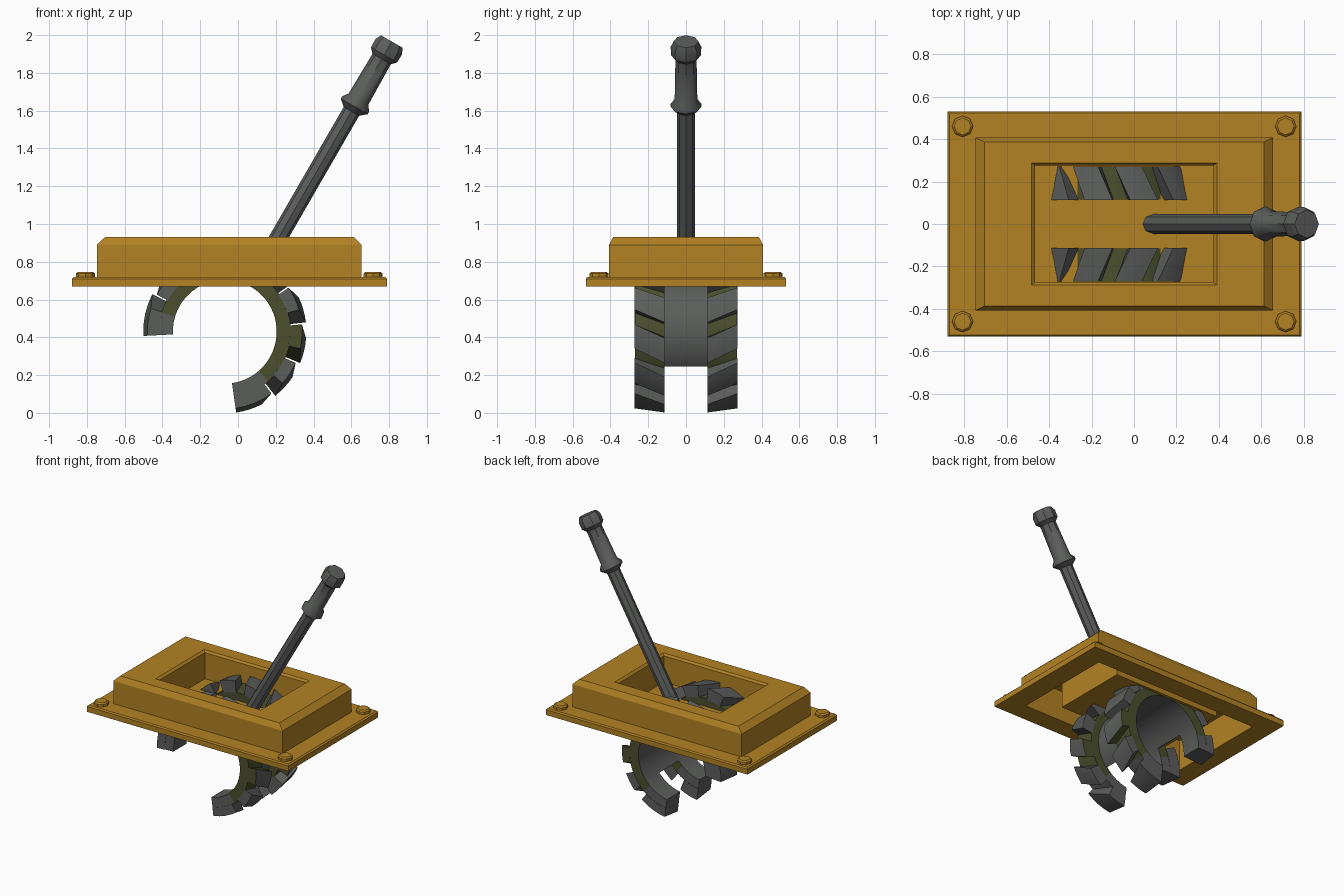
import bpy, bmesh, math
from mathutils import Matrix, Vector

if "Cube" in bpy.data.objects:
    bpy.data.objects.remove(bpy.data.objects["Cube"])


def material(name, rgb):
    m = bpy.data.materials.new(name)
    m.diffuse_color = (*rgb, 1)
    m.use_nodes = True
    m.node_tree.nodes["Principled BSDF"].inputs["Base Color"].default_value = m.diffuse_color
    return m


OCHRE = material("ochre paint", (0.45, 0.225, 0.017))
GREY = material("dark grey metal", (0.105, 0.11, 0.105))
OLIVE = material("olive grime", (0.07, 0.078, 0.027))


def finish(name, bm, mats, smooth=None):
    bmesh.ops.recalc_face_normals(bm, faces=bm.faces)
    me = bpy.data.meshes.new(name)
    bm.to_mesh(me)
    bm.free()
    for m in mats:
        me.materials.append(m)
    ob = bpy.data.objects.new(name, me)
    bpy.context.collection.objects.link(ob)
    if smooth:
        bpy.ops.object.select_all(action='DESELECT')
        ob.select_set(True)
        bpy.context.view_layer.objects.active = ob
        bpy.ops.object.shade_smooth_by_angle(angle=math.radians(smooth))
    return ob


def loft(bm, loops, cap_start=True, cap_end=True):
    rings = [[bm.verts.new(p) for p in loop] for loop in loops]
    n = len(rings[0])
    for a, b in zip(rings, rings[1:]):
        for i in range(n):
            j = (i + 1) % n
            bm.faces.new((a[i], a[j], b[j], b[i]))
    if cap_start:
        bm.faces.new(rings[0][::-1])
    if cap_end:
        bm.faces.new(rings[-1])


# Housing: one rectangular section swept from the pocket underside,
# round the hollow shell and plate, over the box and down to the pocket floor
def rect(x0, x1, y, z):
    return [(x0, -y, z), (x1, -y, z), (x1, y, z), (x0, y, z)]


bm = bmesh.new()
loft(bm, [rect(*s) for s in (
    (-0.485, 0.395, 0.29, 0.705), (-0.485, 0.395, 0.29, 0.90),
    (-0.725, 0.635, 0.385, 0.90), (-0.725, 0.635, 0.385, 0.67),
    (-0.88, 0.79, 0.53, 0.67), (-0.88, 0.79, 0.53, 0.71),
    (-0.87, 0.78, 0.523, 0.72), (-0.747, 0.655, 0.408, 0.72),
    (-0.747, 0.655, 0.408, 0.89), (-0.705, 0.613, 0.386, 0.93),
    (-0.482, 0.39, 0.287, 0.93), (-0.466, 0.375, 0.275, 0.915),
    (-0.466, 0.375, 0.275, 0.72))])
finish("housing", bm, [OCHRE])


# Turned shapes with eight sides
def turned(name, profile, mat, matrix, smooth):
    bm = bmesh.new()
    loft(bm, [[matrix @ Vector((r * math.cos(i * math.pi / 4),
                                r * math.sin(i * math.pi / 4), h))
               for i in range(8)] for r, h in profile])
    return finish(name, bm, [mat], smooth)


# Corner bolts
for i, (x, y) in enumerate([(x, y) for x in (-0.808, 0.715) for y in (-0.46, 0.46)]):
    turned(f"bolt_{i + 1}", [(0.05, 0.71), (0.05, 0.738), (0.04, 0.747)],
           OCHRE, Matrix.Translation((x, y, 0)), None)

# Lever with collar, grip and knob, leaning thirty degrees
lean = Matrix.Translation((0.083, 0, 0.70)) @ Matrix.Rotation(math.radians(30), 4, 'Y')
turned("lever", [(0.047, 0), (0.047, 1.035), (0.082, 1.065), (0.082, 1.08),
                 (0.06, 1.11), (0.056, 1.355), (0.08, 1.38), (0.081, 1.43),
                 (0.066, 1.462)], GREY, lean, 40)

# Curved treads around the axle
CX, CZ = -0.07, 0.43


def sector(bm, inner, outer, steps, rule=None):
    """inner / outer: (y, start angle, end angle, low radius, high radius)"""
    loops = []
    for k in range(steps + 1):
        t = k / steps
        corners = []
        for side, r in ((inner, 3), (outer, 3), (outer, 4), (inner, 4)):
            a = math.radians(side[1] + (side[2] - side[1]) * t)
            corners.append((CX + side[r] * math.cos(a), side[0], CZ + side[r] * math.sin(a)))
        loops.append(corners)
    start = len(bm.faces)
    loft(bm, loops)
    bm.faces.ensure_lookup_table()
    if rule:
        for f in bm.faces[start:]:
            c = f.calc_center_median()
            ang = math.degrees(math.atan2(c.z - CZ, c.x - CX))
            rad = math.hypot(c.x - CX, c.z - CZ)
            f.material_index = rule(ang, rad)


def rim_colour(ang, rad):
    # olive sides and root, grey bore and grey end sections
    if ang < -140:
        ang += 360
    return 1 if rad > 0.28 and -48 < ang < 160 else 0


START, END, PITCH, SKEW = -82, 183, 29.2, 5
for name, s in (("front_tread", -1), ("back_tread", 1)):
    bm = bmesh.new()
    sector(bm, (s * 0.115, START, END, 0.275, 0.35),
           (s * 0.27, START, END, 0.275, 0.35), 40, rim_colour)
    # slanted, slightly crowned tread blocks
    for k in range(9):
        c = -67 + k * PITCH
        a0, a1 = c - 9, c + 9
        i0, i1, o0, o1 = a0 - SKEW, a1 - SKEW, a0 + SKEW, a1 + SKEW
        if k == 0:
            i0 = o0 = START
        if k == 8:
            i1 = o1 = END
        sector(bm, (s * 0.113, i0, i1, 0.345, 0.432),
               (s * 0.272, o0, o1, 0.345, 0.41), 4,
               (lambda a, r: 1 if r < 0.40 else 0) if k == 2 else None)
    finish(name, bm, [GREY, OLIVE], 30)

# Thin drum joining the two treads
bm = bmesh.new()
sector(bm, (-0.115, -40, 150, 0.275, 0.287), (0.115, -40, 150, 0.275, 0.287), 28)
finish("drum", bm, [GREY], 30)
